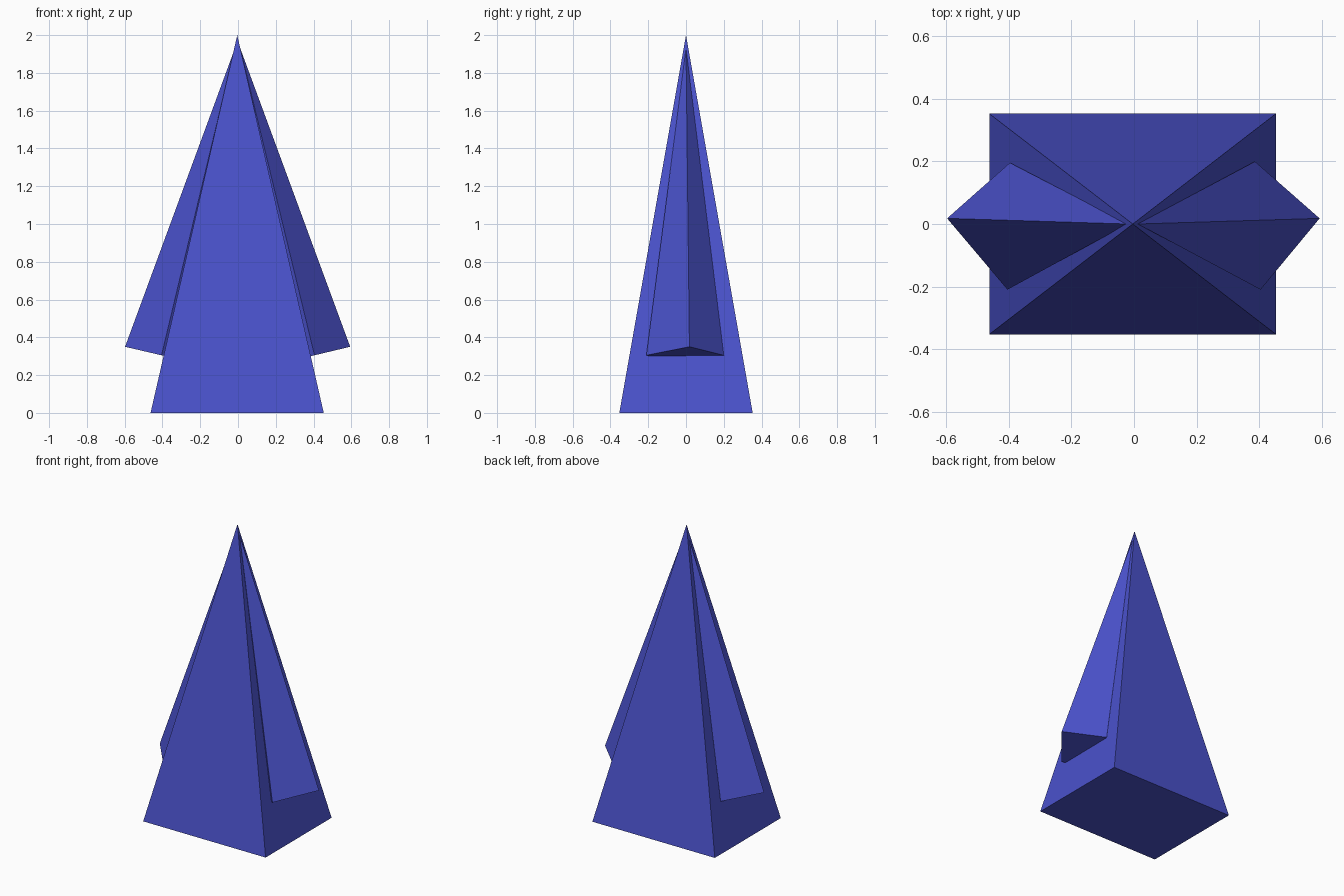
import bpy

if "Cube" in bpy.data.objects:
    bpy.data.objects.remove(bpy.data.objects["Cube"])

# Single flat colour
blue = bpy.data.materials.new("indigo_blue")
blue.diffuse_color = (0.069, 0.084, 0.60, 1.0)
blue.use_nodes = True
blue.node_tree.nodes["Principled BSDF"].inputs["Base Color"].default_value = blue.diffuse_color


def pyramid(name, base, apex):
    """Closed four-sided pyramid; base is listed counter-clockwise from above."""
    mesh = bpy.data.meshes.new(name)
    faces = [(3, 2, 1, 0)] + [(i, (i + 1) % 4, 4) for i in range(4)]
    mesh.from_pydata(base + [apex], [], faces)
    mesh.materials.append(blue)
    obj = bpy.data.objects.new(name, mesh)
    bpy.context.collection.objects.link(obj)
    return obj


# Main spire
pyramid("main_spire",
        [(-0.463, -0.353, 0), (0.454, -0.353, 0), (0.454, 0.353, 0), (-0.463, 0.353, 0)],
        (-0.004, 0, 2.0))


# Tilted side spires, with the inner base corner buried in the main spire
def side_spire(name, front, outer, back, apex):
    inner = tuple(f + b - o for f, b, o in zip(front, back, outer))
    base = [front, outer, back, inner]
    if outer[0] < 0:
        base.reverse()
    pyramid(name, base, apex)


side_spire("right_side_spire", (0.405, -0.21, 0.305), (0.594, 0.018, 0.35),
           (0.387, 0.20, 0.305), (0.012, 0, 1.93))
side_spire("left_side_spire", (-0.405, -0.21, 0.305), (-0.598, 0.018, 0.35),
           (-0.397, 0.196, 0.305), (-0.02, 0, 1.92))
